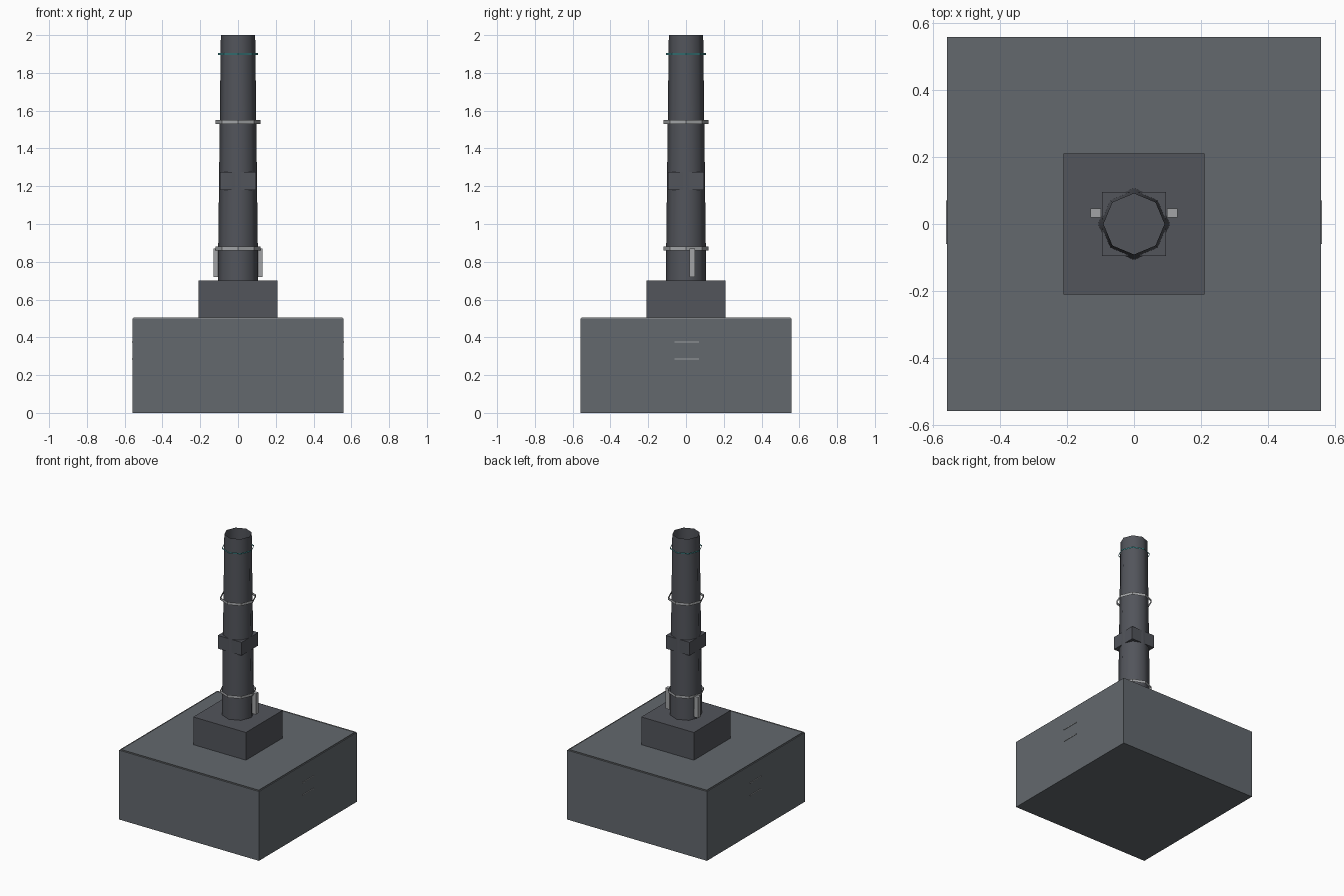
import bpy, math
from mathutils import Vector

if "Cube" in bpy.data.objects:
    bpy.data.objects.remove(bpy.data.objects["Cube"])


def paint(obj, name, rgb):
    mat = bpy.data.materials.get(name) or bpy.data.materials.new(name)
    mat.diffuse_color = (*rgb, 1)
    mat.use_nodes = True
    mat.node_tree.nodes["Principled BSDF"].inputs["Base Color"].default_value = mat.diffuse_color
    obj.data.materials.append(mat)


def box(name, lo, hi):
    lo, hi = Vector(lo), Vector(hi)
    bpy.ops.mesh.primitive_cube_add(size=1, location=(lo + hi) / 2)
    obj = bpy.context.object
    obj.name = name
    obj.scale = hi - lo
    bpy.ops.object.transform_apply(location=False, rotation=False, scale=True)
    return obj


def open_band(name, sides, r_low, r_high, z0, z1, turn=0):
    """Open-ended wall with no caps, corners on the x and y axes when turn is 0."""
    bpy.ops.mesh.primitive_cone_add(vertices=sides, radius1=r_low, radius2=r_high,
                                    depth=z1 - z0, end_fill_type='NOTHING',
                                    location=(0, 0, (z0 + z1) / 2),
                                    rotation=(0, 0, turn))
    obj = bpy.context.object
    obj.name = name
    return obj


DARK, SLATE, LIGHT = (.085, .09, .105), (.125, .14, .155), (.36, .37, .38)

# Building block and plinth
paint(box("base_block", (-.558, -.558, 0), (.558, .558, .5)), "slate", SLATE)
paint(box("plinth", (-.21, -.21, .5), (.21, .21, .7)), "dark", DARK)

# Thin trim standing around the roof edge
trim = open_band("roof_trim", 4, .552 * math.sqrt(2), .552 * math.sqrt(2), .5, .506, math.pi / 4)
paint(trim, "light", LIGHT)

# Tapered open chimney with a square collar
stack = open_band("chimney", 8, .107, .091, .7, 2.0)
bpy.ops.object.shade_smooth_by_angle(angle=math.radians(50))
paint(stack, "dark", DARK)
paint(box("collar", (-.095, -.095, 1.18), (.095, .095, 1.275)), "dark", DARK)

# Bands around the chimney
for name, z in (("lower_band", .87), ("upper_band", 1.54)):
    paint(open_band(name, 8, .118, .118, z - .01, z + .01), "light", LIGHT)
paint(open_band("teal_band", 8, .105, .105, 1.896, 1.906), "teal", (.08, .38, .4))

# Upright brackets and side vent slats, mirrored left and right
for side, s in (("left", -1), ("right", 1)):
    x0, x1 = sorted((s * .098, s * .13))
    paint(box(side + "_bracket", (x0, .019, .72), (x1, .047, .87)), "light", LIGHT)
    for i, z in enumerate((.375, .285)):
        x0, x1 = sorted((s * .55, s * .562))
        paint(box(f"{side}_slat_{i + 1}", (x0, -.06, z - .002), (x1, .07, z + .002)),
              "light", LIGHT)
